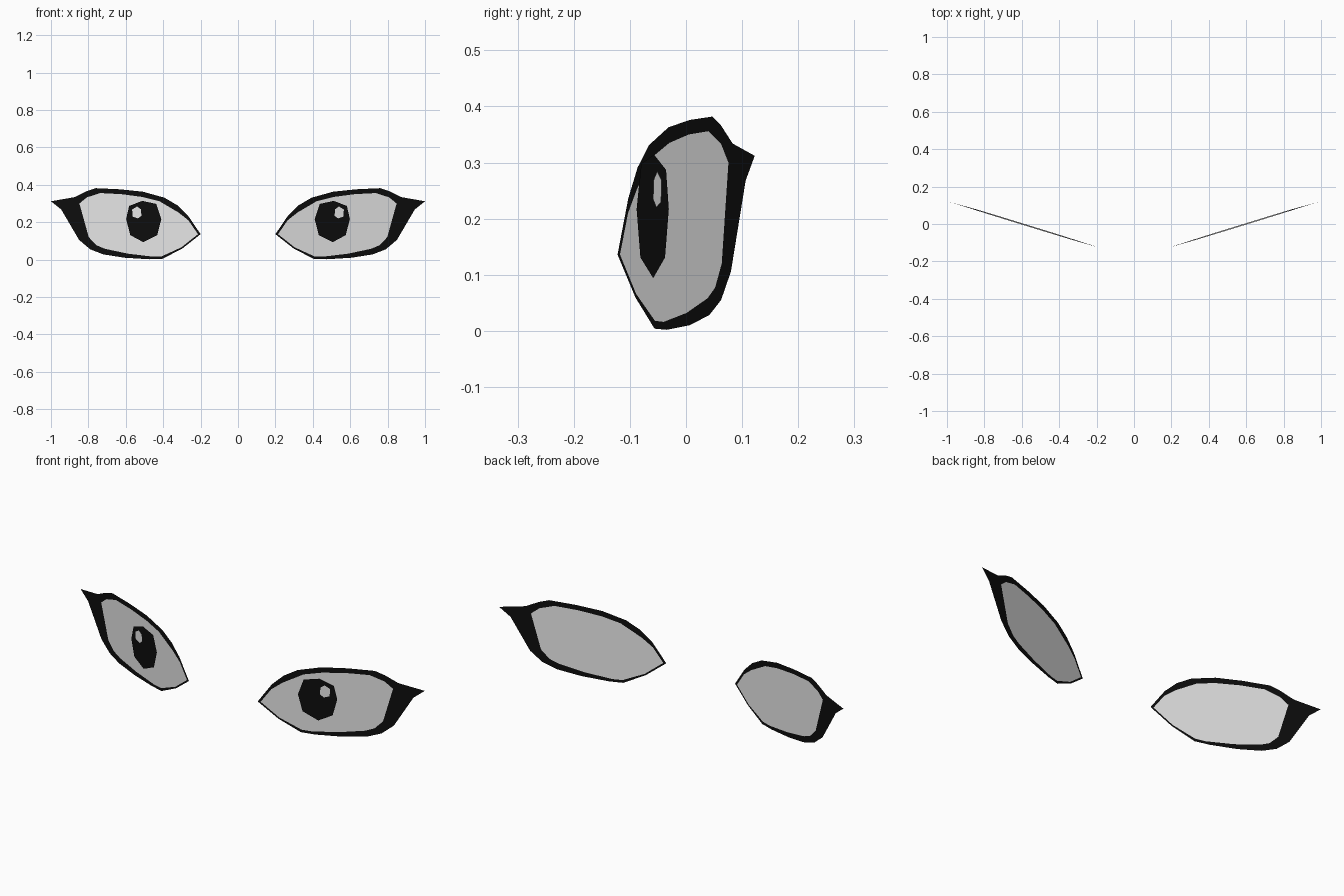
import bpy, bmesh
from mathutils import Vector

if "Cube" in bpy.data.objects:
    bpy.data.objects.remove(bpy.data.objects["Cube"])


def material(name, value):
    m = bpy.data.materials.new(name)
    m.diffuse_color = (value, value, value, 1)
    m.use_nodes = True
    m.node_tree.nodes["Principled BSDF"].inputs["Base Color"].default_value = m.diffuse_color
    return m


BLACK = material("lash black", 0.004)
WHITE = material("eye white", 0.8)

# Outlines as (x, z) for the eye on the +x side
LASH = [(.20, .136), (.268, .236), (.325, .291), (.393, .331), (.508, .363),
        (.632, .376), (.762, .382), (.81, .366), (.874, .334), (1.0, .312),
        (.945, .268), (.85, .106), (.79, .055), (.72, .028), (.605, .01),
        (.475, .002), (.404, .004), (.297, .06)]
SCLERA = [(.214, .136), (.265, .21), (.318, .252), (.42, .312), (.51, .335),
          (.623, .35), (.737, .356), (.808, .333), (.848, .3), (.798, .12),
          (.757, .077), (.712, .058), (.59, .032), (.457, .016), (.407, .018),
          (.302, .066)]
PUPIL = [(.512, .314), (.437, .298), (.41, .217), (.432, .131),
         (.507, .094), (.576, .131), (.598, .217), (.582, .287)]
GLINT = [(.566, .268), (.54, .284), (.52, .27), (.516, .235),
         (.535, .22), (.563, .23)]


# Slanted sheets: the eye surface, and the floating pupil ahead of it
def eye_y(x, z):
    return -.122 + .31 * (x - .2) - .02 * (z - .137)


def pupil_y(x, z):
    return -.088 + .305 * (x - .41)


def glint_y(x, z):
    return pupil_y(x, z) - .003


def sheet(name, loops, depth, side, mat):
    """Fill one outline, or the band between two, on a slanted sheet."""
    bm = bmesh.new()
    edges = []
    for loop in loops:
        vs = [bm.verts.new((side * x, depth(x, z), z)) for x, z in loop]
        edges += [bm.edges.new((vs[i - 1], vs[i])) for i in range(len(vs))]
    bmesh.ops.triangle_fill(bm, use_beauty=True, use_dissolve=False,
                            edges=edges, normal=Vector((0, -1, 0)))
    bm.normal_update()
    for f in bm.faces:
        if f.normal.y > 0:
            f.normal_flip()
    me = bpy.data.meshes.new(name)
    bm.to_mesh(me)
    bm.free()
    me.materials.append(mat)
    bpy.context.collection.objects.link(bpy.data.objects.new(name, me))


for label, side in (("left", 1), ("right", -1)):
    sheet(label + "_lash_outline", [LASH, SCLERA], eye_y, side, BLACK)
    sheet(label + "_eye_white", [SCLERA], eye_y, side, WHITE)
    sheet(label + "_pupil", [PUPIL], pupil_y, side, BLACK)
    sheet(label + "_glint", [GLINT], glint_y, side, WHITE)
